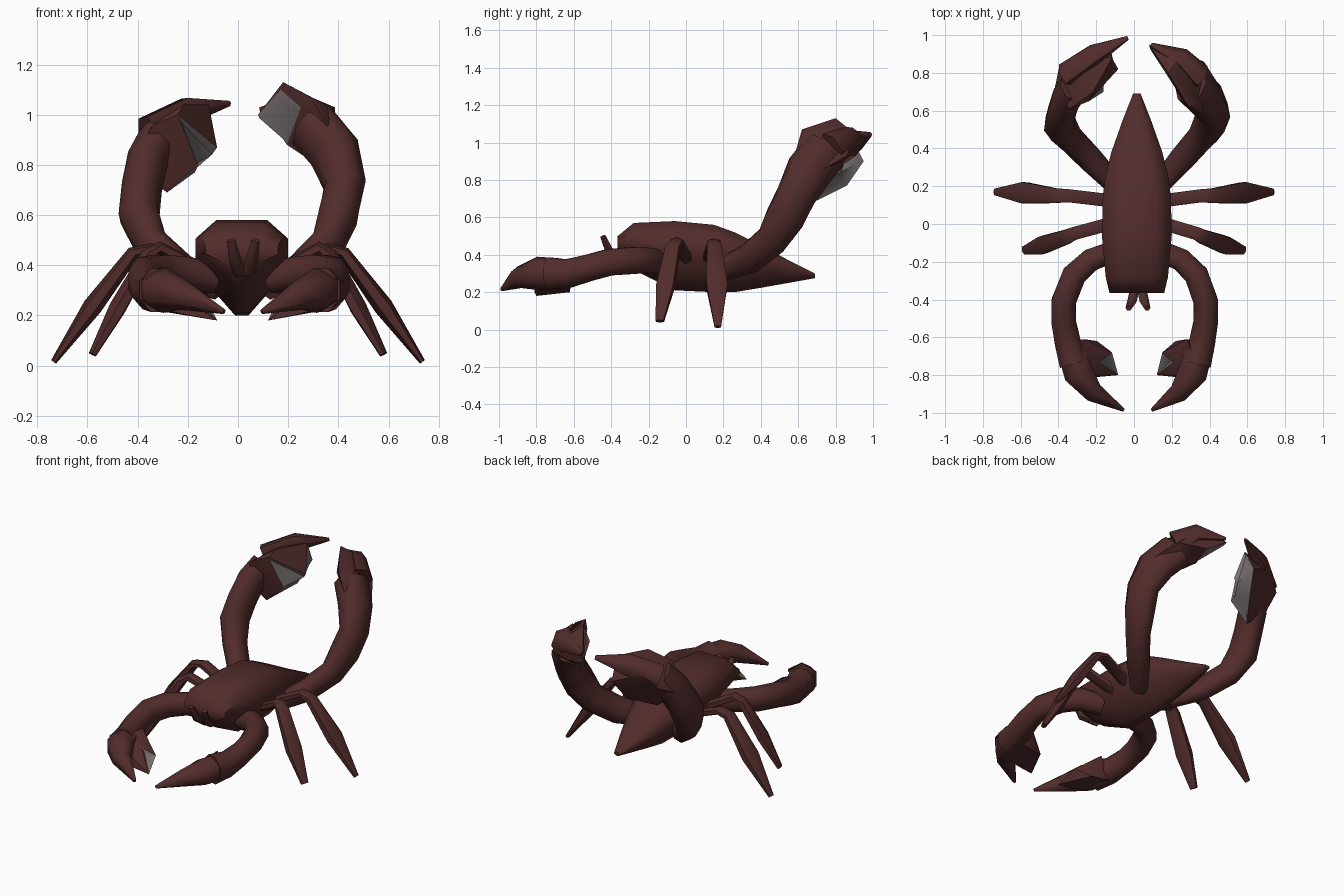
import bpy, bmesh, math
from mathutils import Vector

cube = bpy.data.objects.get("Cube")
if cube:
    bpy.data.objects.remove(cube)


def material(name, rgb):
    m = bpy.data.materials.new(name)
    m.use_nodes = True
    m.diffuse_color = (*rgb, 1)
    m.node_tree.nodes["Principled BSDF"].inputs["Base Color"].default_value = (*rgb, 1)
    return m


SHELL = material("dark red shell", (.085, .025, .025))
INNER = material("grey claw lining", (.18, .16, .155))


def finish(name, bm, angle=60):
    bmesh.ops.recalc_face_normals(bm, faces=bm.faces)
    mesh = bpy.data.meshes.new(name)
    bm.to_mesh(mesh)
    bm.free()
    mesh.materials.append(SHELL)
    mesh.materials.append(INNER)
    ob = bpy.data.objects.new(name, mesh)
    bpy.context.collection.objects.link(ob)
    bpy.ops.object.select_all(action='DESELECT')
    ob.select_set(True)
    bpy.context.view_layer.objects.active = ob
    bpy.ops.object.shade_smooth_by_angle(angle=math.radians(angle))


def bridge(name, rings):
    """Skin a row of rings and close both ends."""
    bm = bmesh.new()
    loops = [[bm.verts.new(point) for point in ring] for ring in rings]
    count = len(loops[0])
    for first, second in zip(loops, loops[1:]):
        for i in range(count):
            j = (i + 1) % count
            bm.faces.new((first[i], first[j], second[j], second[i]))
    bm.faces.new(loops[0])
    bm.faces.new(loops[-1])
    finish(name, bm)


def place(point, side):
    """Put a point on one side; the right side leans slightly to the middle."""
    x, y, z = point
    if side < 0:
        x = -x + .05 * max(0, 1 - x / .45)
    return Vector((x, y, z))


def limb(name, path, side, ref=(0, 0, 1), sides=8, depth=1):
    """Tube through (x, y, z, radius); depth scales the radius along ref."""
    along = Vector(ref)
    along.x *= side
    centres = [place(row[:3], side) for row in path]
    last = len(centres) - 1
    angles = [math.tau * (k + .5) / sides for k in range(sides)]
    rings = []
    for i, centre in enumerate(centres):
        heading = (centres[min(i + 1, last)] - centres[max(i - 1, 0)]).normalized()
        across = along.cross(heading).normalized()
        upward = heading.cross(across) * depth
        radius = path[i][3]
        rings.append([centre + radius * (across * math.cos(a) + upward * math.sin(a))
                      for a in angles])
    bridge(name, rings)


def palm(name, mouth, back, side):
    """Faceted claw palm; the faces between mouth points are lined and hollowed."""
    bm = bmesh.new()
    rim = {bm.verts.new(place(point, side)) for point in mouth}
    for point in back:
        bm.verts.new(place(point, side))
    bmesh.ops.convex_hull(bm, input=bm.verts)
    bmesh.ops.recalc_face_normals(bm, faces=bm.faces)
    lining = [face for face in bm.faces if all(v in rim for v in face.verts)]
    for face in lining:
        face.material_index = 1
    bmesh.ops.inset_region(bm, faces=lining, thickness=.03, depth=-.01)
    loose = [v for v in bm.verts if not v.link_faces]
    bmesh.ops.delete(bm, geom=loose, context='VERTS')
    finish(name, bm, 40)


# Body: flat-topped shell, keeled below and pointed at the tail
half = [(.55, 1), (1, .8), (1, .5), (.5, .2), (.15, 0)]
outline = half + [(-x, z) for x, z in reversed(half)]
# Each section: y, half width, top, bottom
sections = [(-.365, .145, .5, .39), (-.28, .165, .57, .32), (-.06, .185, .58, .21),
            (.15, .18, .56, .2), (.26, .165, .52, .2), (.38, .135, .46, .22),
            (.55, .075, .37, .25), (.69, .02, .3, .275)]
bridge("body", [[(.015 + x * width, y, low + z * (top - low)) for x, z in outline]
                for y, width, top, low in sections])

# Front pincers
front_arm = [(.13, -.14, .35, .06), (.25, -.19, .37, .065), (.33, -.27, .37, .07),
             (.38, -.41, .36, .07), (.38, -.52, .33, .07), (.36, -.63, .3, .075),
             (.33, -.74, .3, .085)]
front_finger = [(.35, -.66, .3, .08), (.31, -.79, .3, .09), (.24, -.89, .28, .06),
                (.095, -.985, .215, .01)]
front_mouth = [(.15, -.68, .25), (.12, -.8, .18), (.22, -.81, .2), (.21, -.73, .3)]
front_palm = [(.22, -.62, .2), (.28, -.61, .36), (.35, -.8, .35), (.34, -.62, .22),
              (.3, -.8, .22)]

# Raised rear pincers: shared root, then a slightly different pose per side
rear_plane = (.2, -1, 1)
rear_root = [(.13, .2, .32, .05), (.25, .34, .38, .065), (.355, .46, .48, .07)]
left_arm = [(.4, .53, .6, .085), (.425, .59, .72, .085), (.385, .66, .85, .1),
            (.3, .74, .95, .1)]
right_arm = [(.4, .53, .6, .085), (.39, .59, .71, .08), (.37, .66, .82, .08),
             (.33, .73, .9, .08)]
left_mouth = [(.08, .95, 1), (.17, .81, 1.1), (.25, .66, 1.03), (.195, .8, .88),
              (.2, .91, .93)]
left_palm = [(.18, .8, 1.13), (.35, .64, 1.04), (.46, .72, .85), (.37, .86, .93),
             (.26, .9, 1.05), (.29, .62, 1.07), (.37, .58, .93), (.33, .7, .79)]
right_mouth = [(.26, .65, 1), (.15, .88, 1.04), (.16, .95, .9), (.12, .82, .87),
               (.19, .7, .8), (.3, .7, .69), (.2, .86, .77)]
right_palm = [(.35, .61, .96), (.43, .68, .8), (.4, .84, .88), (.32, .9, .97),
              (.24, .7, 1.04)]
left_finger = [(.34, .78, .97, .07), (.25, .88, 1.03, .05), (.09, .95, 1.02, .01)]
right_finger = [(.37, .79, .93, .06), (.23, .9, 1.015, .05), (.075, .985, 1.045, .01)]

# Walking legs: rise to a knee, then drop to a narrow foot
back_leg = [(.13, .12, .36, .04), (.36, .15, .465, .04), (.42, .15, .45, .045),
            (.58, .165, .235, .065), (.735, .17, .015, .02)]
middle_leg = [(.13, .01, .36, .04), (.33, -.05, .47, .04), (.37, -.07, .44, .045),
              (.48, -.11, .23, .055), (.58, -.14, .045, .025)]
eye_stalk = [(.04, -.34, .37, .025), (.055, -.41, .42, .025), (.07, -.445, .5, .017)]

rear = {1: (left_arm, left_finger, left_mouth, left_palm),
        -1: (right_arm, right_finger, right_mouth, right_palm)}
for side, word in ((1, "left"), (-1, "right")):
    arm, finger, mouth, back = rear[side]
    limb(word + "_front_arm", front_arm, side, depth=1.1)
    limb(word + "_front_claw_finger", front_finger, side, sides=6)
    palm(word + "_front_claw_palm", front_mouth, front_palm, side)
    limb(word + "_rear_arm", rear_root + arm, side, rear_plane, depth=1.3)
    limb(word + "_rear_claw_finger", finger, side, rear_plane, 6, 1.3)
    palm(word + "_rear_claw_palm", mouth, back, side)
    limb(word + "_back_leg", back_leg, side, sides=6, depth=.6)
    limb(word + "_middle_leg", middle_leg, side, sides=6, depth=.65)
    limb(word + "_eye_stalk", eye_stalk, side, (1, 0, 0), 6)
